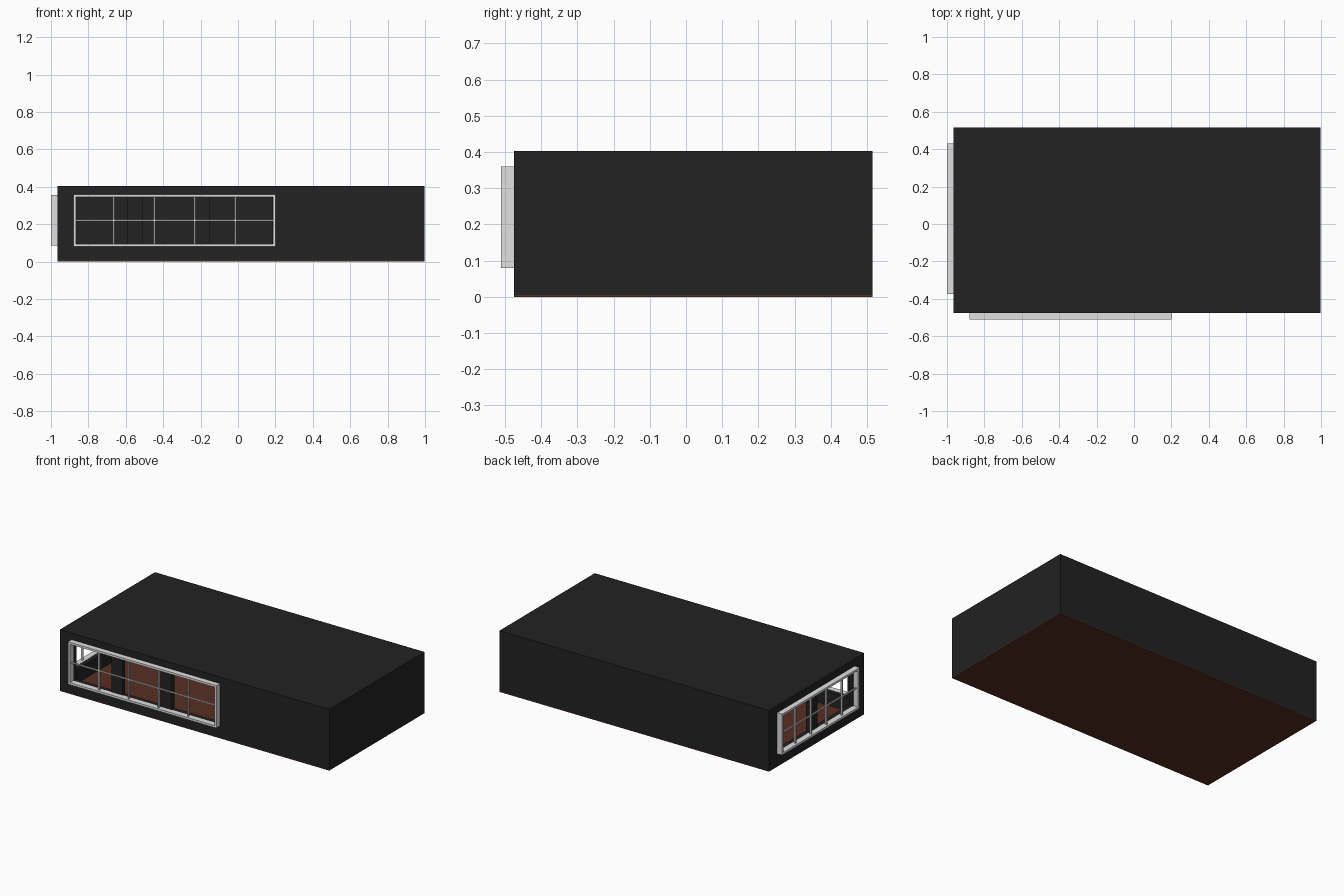
import bpy, bmesh
from mathutils import Matrix, Vector

if "Cube" in bpy.data.objects:
    bpy.data.objects.remove(bpy.data.objects["Cube"])


def material(name, rgb):
    m = bpy.data.materials.new(name)
    m.diffuse_color = (*rgb, 1)
    m.use_nodes = True
    m.node_tree.nodes["Principled BSDF"].inputs["Base Color"].default_value = m.diffuse_color
    return m


WALL = material("charcoal wall", (0.016, 0.016, 0.016))
FLOOR = material("brown floor", (0.10, 0.027, 0.017))
FRAME = material("pale grey frame", (0.75, 0.75, 0.75))


def boxes(name, spans, mat):
    """One object from several boxes given as (x0, x1, y0, y1, z0, z1)."""
    bm = bmesh.new()
    for x0, x1, y0, y1, z0, z1 in spans:
        mid = Vector((x0 + x1, y0 + y1, z0 + z1)) / 2
        size = (x1 - x0, y1 - y0, z1 - z0, 1)
        bmesh.ops.create_cube(bm, size=1, matrix=Matrix.Translation(mid) @ Matrix.Diagonal(size))
    me = bpy.data.meshes.new(name)
    bm.to_mesh(me)
    bm.free()
    me.materials.append(mat)
    ob = bpy.data.objects.new(name, me)
    bpy.context.collection.objects.link(ob)
    return ob


# Overall room shell
X0, X1, Y0, Y1 = -0.965, 0.997, -0.475, 0.515
ZF, ZT, T = 0.005, 0.403, 0.03

boxes("floor", [(X0, X1, Y0, Y1, 0, ZF)], FLOOR)
boxes("roof", [(X0, X1, Y0, Y1, ZT - 0.02, ZT)], WALL)
boxes("back_wall", [(X0, X1, Y1 - T, Y1, ZF, ZT - 0.02)], WALL)
boxes("right_wall", [(X1 - T, X1, Y0 + T, Y1 - T, ZF, ZT - 0.02)], WALL)


def along_front(u0, u1, d0, d1, z0, z1):
    # d is the distance outwards from the wall face
    return (u0, u1, Y0 - d1, Y0 - d0, z0, z1)


def along_left(u0, u1, d0, d1, z0, z1):
    return (X0 - d1, X0 - d0, u0, u1, z0, z1)


def window_wall(name, place, start, end, piers, z0, z1):
    """Wall with a sill, a lintel and solid piers between openings."""
    spans = [place(start, end, -T, 0, ZF, z0), place(start, end, -T, 0, z1, ZT - 0.02)]
    spans += [place(a, b, -T, 0, z0, z1) for a, b in piers]
    boxes(name, spans, WALL)


window_wall("front_wall", along_front, X0, X1,
            [(X0, -0.865), (-0.59, -0.51), (-0.23, -0.15), (0.185, X1)], 0.093, 0.347)
window_wall("left_wall", along_left, Y0 + T, Y1 - T,
            [(Y0 + T, -0.36), (0.01, 0.09), (0.415, Y1 - T)], 0.098, 0.342)


def window_frame(name, place, a, b, z0, z1, panes):
    """Projecting border with thin glazing bars."""
    w, d, bar = 0.014, 0.036, 0.004
    spans = [place(a, b, 0, d, z0, z0 + w), place(a, b, 0, d, z1 - w, z1),
             place(a, a + w, 0, d, z0 + w, z1 - w), place(b - w, b, 0, d, z0 + w, z1 - w)]
    boxes(name + "_frame", spans, FRAME)
    zm = (z0 + z1) / 2
    bars = [place(a + w, b - w, 0.014, 0.022, zm - bar, zm + bar)]
    for i in range(1, panes):
        u = a + (b - a) * i / panes
        bars.append(place(u - bar, u + bar, 0.012, 0.024, z0 + w, z1 - w))
    boxes(name + "_glazing_bars", bars, FRAME)


window_frame("front_window", along_front, -0.88, 0.20, 0.08, 0.36, 5)
window_frame("left_window", along_left, -0.375, 0.43, 0.085, 0.355, 5)
